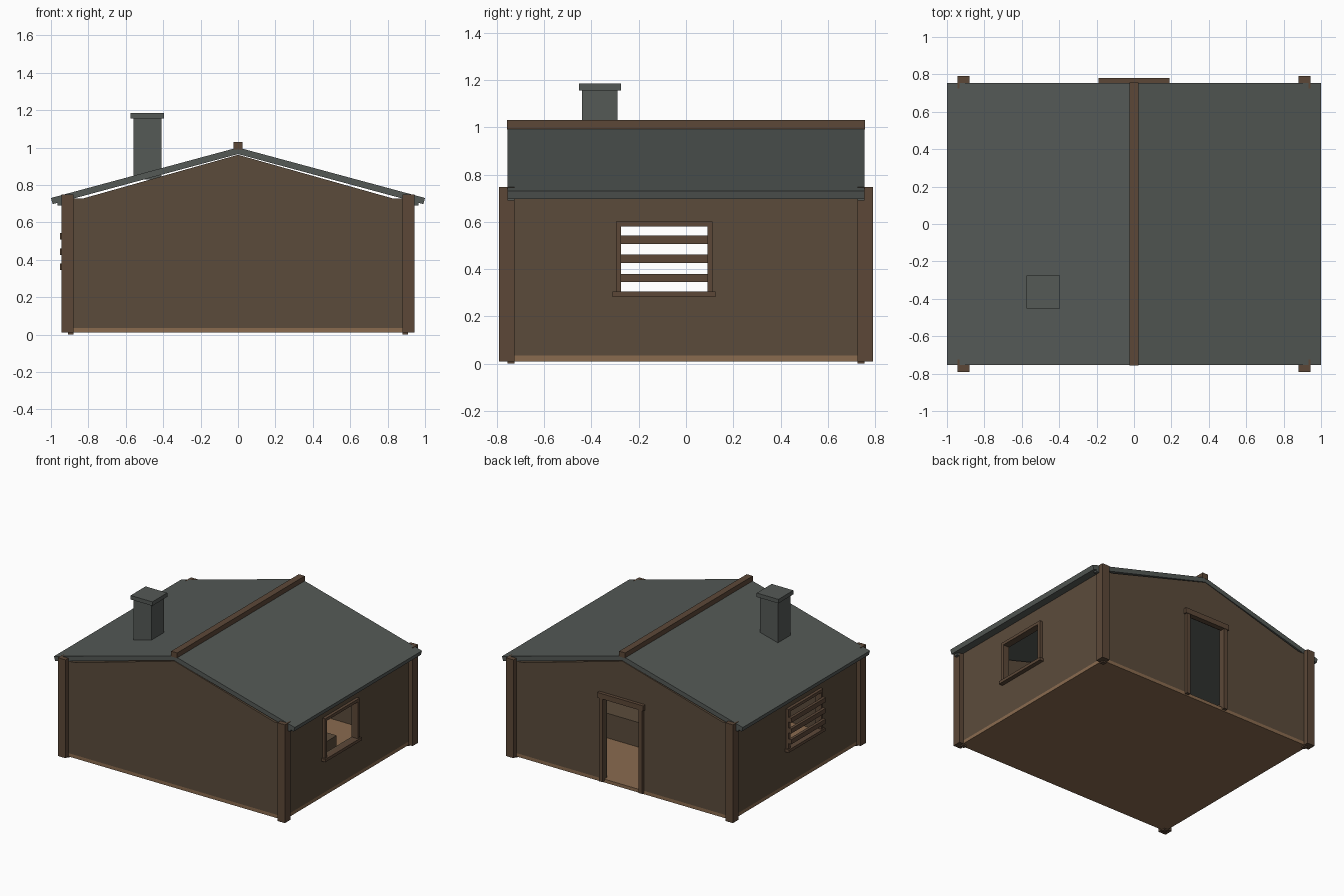
import bpy, bmesh
from mathutils import Vector

old = bpy.data.objects.get("Cube")
if old:
    bpy.data.objects.remove(old, do_unlink=True)


def material(name, r, g, b):
    m = bpy.data.materials.new(name)
    m.use_nodes = True
    m.diffuse_color = (r, g, b, 1)
    m.node_tree.nodes["Principled BSDF"].inputs["Base Color"].default_value = (r, g, b, 1)
    return m


WALL = material("wall_brown", 0.105, 0.071, 0.044)
TRIM = material("trim_brown", 0.107, 0.064, 0.039)
ROOF = material("slate_grey", 0.089, 0.100, 0.093)
FLOOR = material("floor_tan", 0.254, 0.147, 0.078)


def prism(name, profile, y0, y1, mat):
    """Extrude an x-z profile from y0 to y1."""
    bm = bmesh.new()
    face = bm.faces.new([bm.verts.new((x, y0, z)) for x, z in profile])
    ext = bmesh.ops.extrude_face_region(bm, geom=[face])
    verts = [v for v in ext["geom"] if isinstance(v, bmesh.types.BMVert)]
    bmesh.ops.translate(bm, verts=verts, vec=Vector((0, y1 - y0, 0)))
    bmesh.ops.recalc_face_normals(bm, faces=bm.faces)
    me = bpy.data.meshes.new(name)
    bm.to_mesh(me)
    bm.free()
    me.materials.append(mat)
    ob = bpy.data.objects.new(name, me)
    bpy.context.collection.objects.link(ob)
    return ob


def box(name, x, y, z, mat):
    return prism(name, [(x[0], z[0]), (x[1], z[0]), (x[1], z[1]), (x[0], z[1])], y[0], y[1], mat)


def side_span(s, a, b):
    return sorted((s * a, s * b))


# Floor slab and hollow walls with a door and two window openings
box("floor", (-0.91, 0.91), (-0.755, 0.755), (0.01, 0.035), FLOOR)
walls = box("walls", (-0.91, 0.91), (-0.755, 0.755), (0.035, 0.727), WALL)
cutters = [
    box("cut_room", (-0.88, 0.88), (-0.725, 0.725), (-0.1, 1), WALL),
    box("cut_windows", (-1, 1), (-0.275, 0.09), (0.305, 0.58), WALL),
    box("cut_door", (-0.15, 0.15), (0.5, 1), (-0.1, 0.655), WALL),
]
bpy.context.view_layer.objects.active = walls
for c in cutters:
    c.hide_render = True
    mod = walls.modifiers.new(c.name, 'BOOLEAN')
    mod.operation = 'DIFFERENCE'
    mod.solver = 'EXACT'
    mod.object = c
    bpy.ops.object.modifier_apply(modifier=mod.name)
    bpy.data.objects.remove(c, do_unlink=True)

# Gables
for s, label in ((-1, "front"), (1, "back")):
    y = side_span(s, 0.725, 0.755)
    prism(label + "_gable", [(-0.83, 0.727), (0.83, 0.727), (0, 0.961)], y[0], y[1], WALL)

# Corner posts with feet and small eave blocks
for sx, xl in ((-1, "right"), (1, "left")):
    for sy, yl in ((-1, "front"), (1, "back")):
        tag = yl + "_" + xl
        y_in = side_span(sy, 0.725, 0.755)
        box(tag + "_post", side_span(sx, 0.88, 0.943), side_span(sy, 0.725, 0.79), (0.01, 0.748), TRIM)
        box(tag + "_foot", side_span(sx, 0.88, 0.91), y_in, (0, 0.01), TRIM)
        box(tag + "_eave_block", side_span(sx, 0.943, 0.965), y_in, (0.69, 0.712), ROOF)

# Roof, ridge beam and chimney
prism("roof", [(-1, 0.73), (0, 1), (1, 0.73), (0.991, 0.697), (0, 0.965), (-0.991, 0.697)],
      -0.755, 0.755, ROOF)
box("ridge_beam", (-0.025, 0.025), (-0.757, 0.757), (0.99, 1.03), TRIM)
box("chimney", (-0.56, -0.41), (-0.44, -0.29), (0.83, 1.155), ROOF)
box("chimney_cap", (-0.575, -0.395), (-0.453, -0.275), (1.155, 1.185), ROOF)

# Window frames and sills
for s, label in ((-1, "right"), (1, "left")):
    x = side_span(s, 0.89, 0.932)
    box(label + "_window_head", x, (-0.297, 0.112), (0.58, 0.602), TRIM)
    box(label + "_window_front_jamb", x, (-0.297, -0.275), (0.305, 0.58), TRIM)
    box(label + "_window_back_jamb", x, (0.09, 0.112), (0.305, 0.58), TRIM)
    box(label + "_window_sill", side_span(s, 0.89, 0.942), (-0.31, 0.125), (0.283, 0.305), TRIM)

# Boards across the right window
for i in range(3):
    z = 0.345 + i * 0.081
    box("window_board_%d" % (i + 1), (-0.953, -0.932), (-0.297, 0.112), (z, z + 0.035), TRIM)

# Door frame
for s, label in ((-1, "right"), (1, "left")):
    box(label + "_door_jamb", side_span(s, 0.15, 0.18), (0.735, 0.777), (0.02, 0.65), TRIM)
box("door_lintel", (-0.19, 0.19), (0.74, 0.78), (0.645, 0.685), TRIM)

# Low bench inside
box("bench", (0.15, 0.68), (-0.08, 0.2), (0.035, 0.22), WALL)
